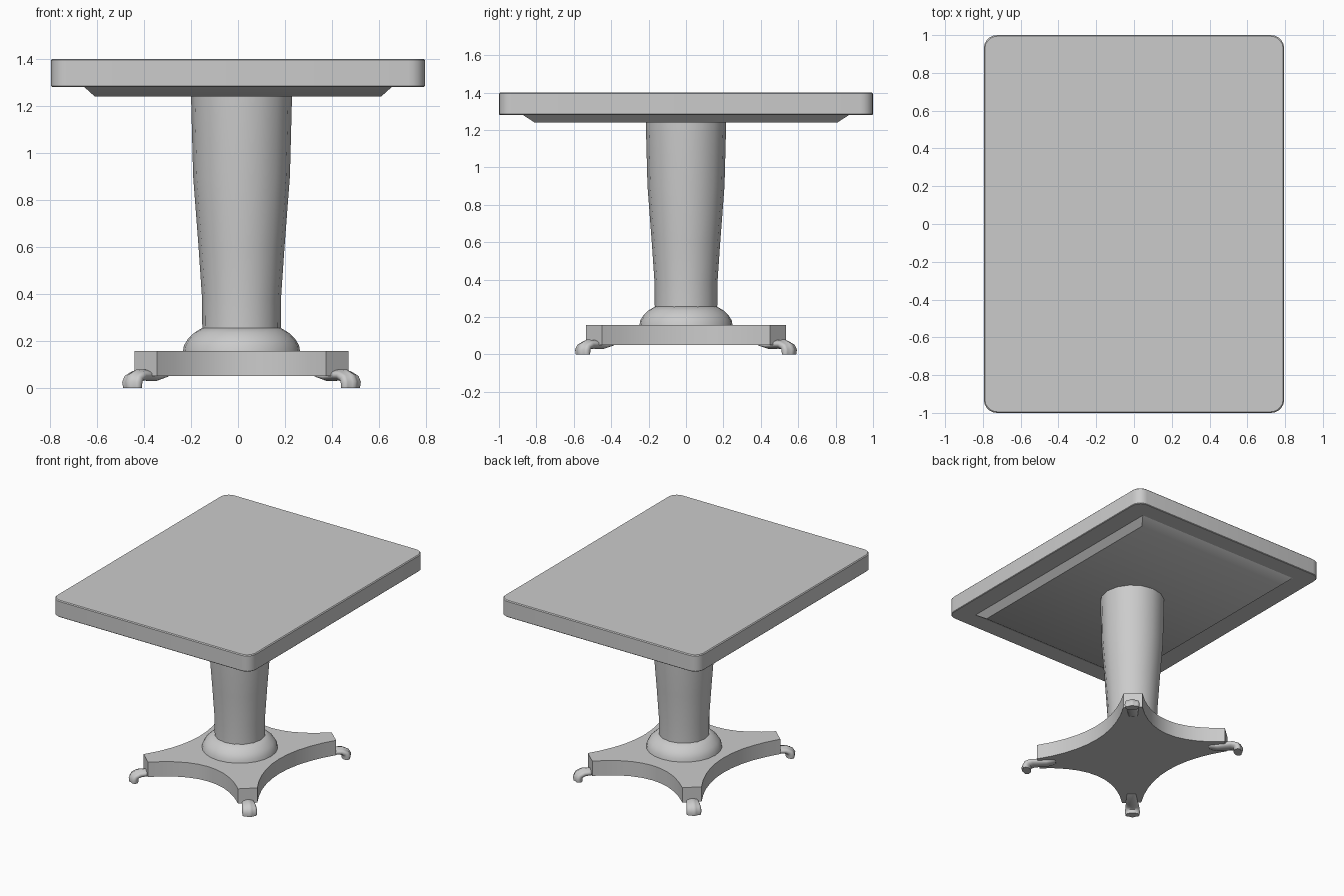
import bpy, bmesh
from math import sin, cos, pi, radians
from mathutils import Vector

old = bpy.data.objects.get("Cube")
if old:
    bpy.data.objects.remove(old, do_unlink=True)

grey = bpy.data.materials.new("light grey")
grey.use_nodes = True
grey.diffuse_color = (0.6, 0.6, 0.6, 1)
grey.node_tree.nodes["Principled BSDF"].inputs["Base Color"].default_value = (0.6, 0.6, 0.6, 1)

CX = 0.015  # the pedestal stands slightly off centre


def loft(name, rings, angle=35):
    """Skin a list of equal-length closed rings and cap both ends."""
    bm = bmesh.new()
    loops = [[bm.verts.new(p) for p in ring] for ring in rings]
    n = len(loops[0])
    for a, b in zip(loops, loops[1:]):
        for i in range(n):
            j = (i + 1) % n
            bm.faces.new((a[i], a[j], b[j], b[i]))
    bm.faces.new(loops[0][::-1])
    bm.faces.new(loops[-1])
    bmesh.ops.recalc_face_normals(bm, faces=bm.faces)
    mesh = bpy.data.meshes.new(name)
    bm.to_mesh(mesh)
    bm.free()
    mesh.materials.append(grey)
    obj = bpy.data.objects.new(name, mesh)
    bpy.context.collection.objects.link(obj)
    bpy.ops.object.select_all(action='DESELECT')
    obj.select_set(True)
    bpy.context.view_layer.objects.active = obj
    bpy.ops.object.shade_smooth_by_angle(angle=radians(angle))
    return obj


def rounded_rect(hx, hy, r, z, steps=5):
    pts = []
    for k, (sx, sy) in enumerate(((1, 1), (-1, 1), (-1, -1), (1, -1))):
        for i in range(steps + 1):
            a = (k + i / steps) * pi / 2
            pts.append((sx * (hx - r) + r * cos(a), sy * (hy - r) + r * sin(a), z))
    return pts


def turned(name, profile, sides):
    return loft(name, [[(CX + r * cos(2 * pi * i / sides), r * sin(2 * pi * i / sides), z)
                        for i in range(sides)] for z, r in profile])


# Table top with rounded corners and a softened rim
loft("table_top", [rounded_rect(0.795 - d, 1 - d, 0.07 - d, z)
                   for z, d in ((1.28, 0.004), (1.284, 0), (1.394, 0), (1.4, 0.006))])

# Tapered apron below the top
loft("apron", [[(sx * x, sy * y, z) for sx, sy in ((1, 1), (-1, 1), (-1, -1), (1, -1))]
               for x, y, z in ((0.61, 0.81, 1.24), (0.66, 0.88, 1.285))])

# Column and moulded collar
turned("column", [(0.25, 0.167), (0.38, 0.168), (0.6, 0.183), (0.9, 0.206), (1.245, 0.215)], 16)
turned("collar", [(0.15, 0.25), (0.18, 0.245), (0.21, 0.227), (0.235, 0.2), (0.255, 0.167)], 24)


# Plinth: four concave sides between clipped corners
def bowed(a, b, depth, steps=10):
    a, b = Vector(a), Vector(b)
    inward = -(a + b).normalized() * depth
    return [a.lerp(b, i / steps) + inward * (1 - (2 * i / steps - 1) ** 2)
            for i in range(steps + 1)]


X, Y, XC, YC = 0.455, 0.535, 0.36, 0.45
outline = (bowed((X, -YC), (X, YC), 0.14) + bowed((XC, Y), (-XC, Y), 0.17)
           + bowed((-X, YC), (-X, -YC), 0.14) + bowed((-XC, -Y), (XC, -Y), 0.17))
loft("plinth", [[(CX + p.x, p.y, z) for p in outline] for z in (0.05, 0.157)])

# Claw feet: a curled leg whose front swells into three toes
# each station: outward, height, half width, half thickness, tilt, toe depth
stations = ((-0.17, 0.052, 0.03, 0.008, 90, 0), (-0.11, 0.048, 0.036, 0.02, 90, 0),
            (-0.05, 0.054, 0.04, 0.024, 85, 0.1), (-0.01, 0.054, 0.045, 0.027, 65, 0.2),
            (0.02, 0.042, 0.048, 0.03, 35, 0.25), (0.03, 0.022, 0.05, 0.032, 10, 0.25),
            (0.028, 0, 0.047, 0.03, 0, 0.25))


def foot(name, sx, sy):
    out = Vector((sx * 0.67, sy * 0.74, 0)).normalized()
    side = Vector((-out.y, out.x, 0))
    centre = Vector((CX + sx * 0.445, sy * 0.53, 0))
    rings = []
    for u, z, w, t, tilt, toe in stations:
        normal = out * cos(radians(tilt)) + Vector((0, 0, sin(radians(tilt))))
        ring = []
        for i in range(24):
            a = 2 * pi * i / 24
            ridge = 1 - toe * (1 + cos(6 * a)) / 2 if sin(a) > 0.1 else 1
            p = centre + out * u + side * w * cos(a) + normal * t * sin(a) * ridge
            p.z += z
            ring.append(p)
        rings.append(ring)
    loft(name, rings, 50)


for sy, end in ((-1, "front"), (1, "back")):
    for sx, hand in ((1, "left"), (-1, "right")):
        foot(f"{end}_{hand}_foot", sx, sy)
